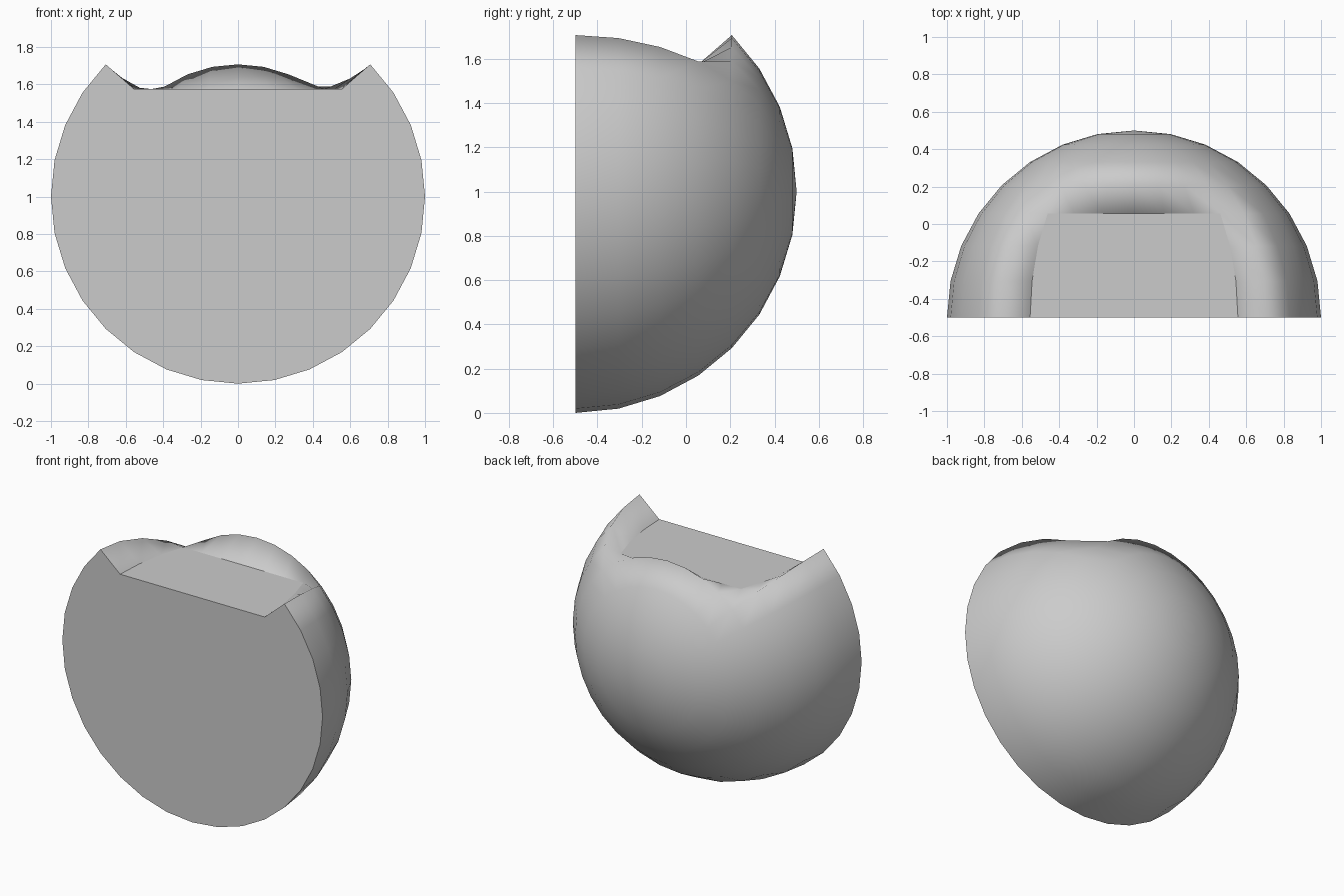
import bpy, bmesh
from math import radians, cos
from mathutils import Matrix, Vector

if "Cube" in bpy.data.objects:
    bpy.data.objects.remove(bpy.data.objects["Cube"])

FLOOR = 0.575                      # height of the flat recess above the sphere centre
STEP = radians(11.25)

bm = bmesh.new()

# Sphere with its poles along y
bmesh.ops.create_uvsphere(bm, u_segments=32, v_segments=16, radius=1.0,
                          matrix=Matrix.Rotation(radians(-90), 4, 'X'))

# Keep the back half and cap the front
bmesh.ops.delete(bm, geom=[v for v in bm.verts if v.co.y < -1e-3], context='VERTS')
for f in bm.faces:
    f.smooth = True
rim = [e for e in bm.edges if e.is_boundary]
cap = bmesh.ops.contextual_create(bm, geom=rim)["faces"]

# Press the patch within 45 degrees of the top down to a flat floor
sunk = set()
for v in bm.verts:
    ring = Vector((v.co.x, v.co.z))
    if v.co.y < 0.6 and ring.y > ring.length * cos(3.5 * STEP):
        v.co.z = FLOOR
        sunk.add(v)

# Flat shading on the front cap and the floor only
for f in bm.faces:
    if f in cap or all(v in sunk for v in f.verts):
        f.smooth = False

bmesh.ops.translate(bm, verts=bm.verts, vec=(0, -0.5, 1))
bmesh.ops.recalc_face_normals(bm, faces=bm.faces)

mesh = bpy.data.meshes.new("half_sphere")
bm.to_mesh(mesh)
bm.free()
bpy.context.collection.objects.link(bpy.data.objects.new("half_sphere", mesh))
